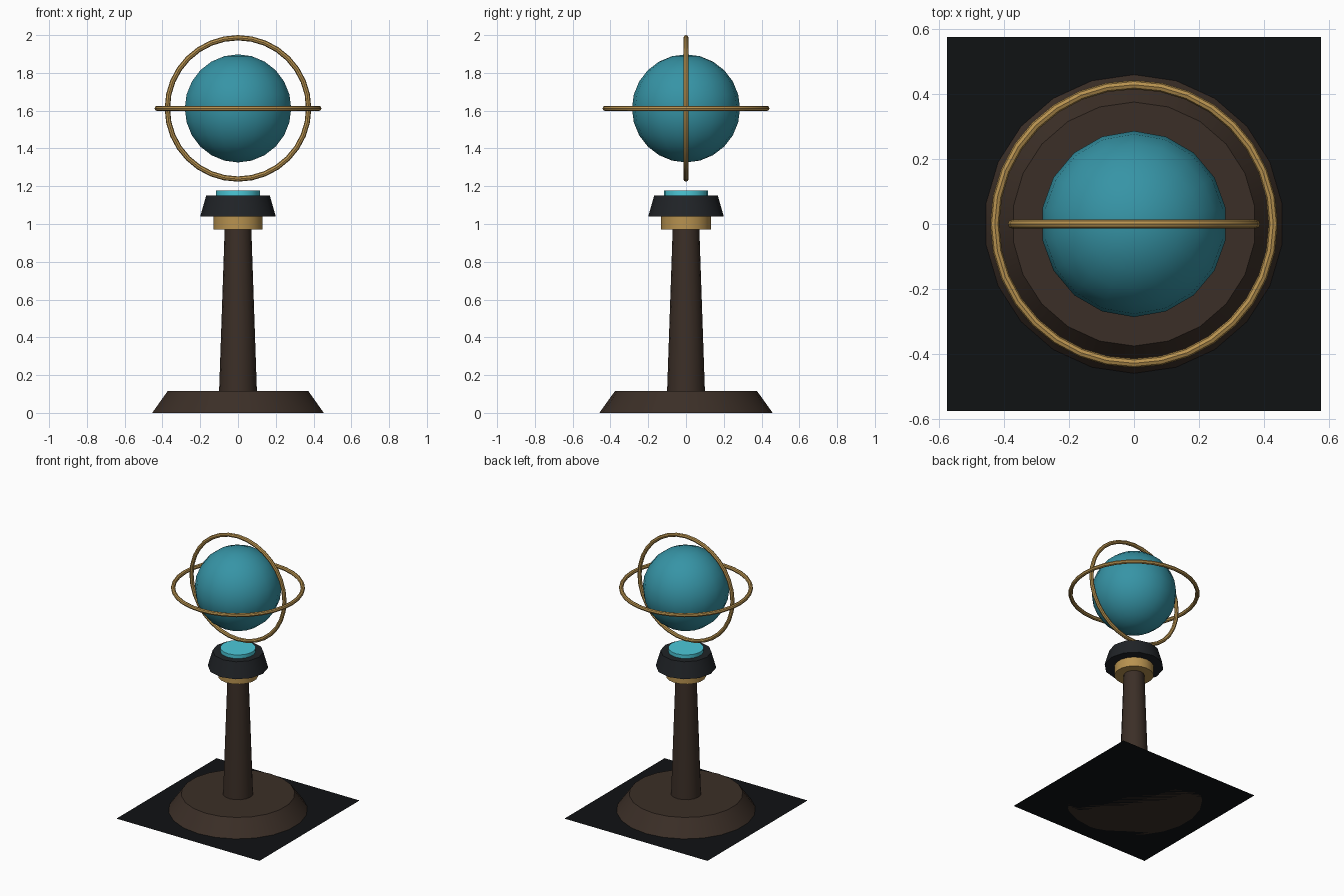
import bpy
import math

cube = bpy.data.objects.get("Cube")
if cube:
    bpy.data.objects.remove(cube, do_unlink=True)


def material(name, rgb, metallic=0.0, roughness=0.6):
    mat = bpy.data.materials.new(name)
    mat.use_nodes = True
    mat.diffuse_color = (*rgb, 1)
    shader = mat.node_tree.nodes["Principled BSDF"]
    shader.inputs["Base Color"].default_value = (*rgb, 1)
    shader.inputs["Metallic"].default_value = metallic
    shader.inputs["Roughness"].default_value = roughness
    return mat


wood = material("dark_wood", (0.044, 0.028, 0.02))
brass = material("brass", (0.48, 0.29, 0.08))
iron = material("dark_iron", (0.0144, 0.0168, 0.02))
floor = material("black_floor", (0.005, 0.006, 0.007))
teal = material("teal_globe", (0.037, 0.296, 0.38))
glow = material("cyan_lens", (0.072, 0.58, 0.69))


def finish(name, mat, smooth=True):
    obj = bpy.context.object
    obj.name = obj.data.name = name
    obj.data.materials.append(mat)
    if smooth:
        bpy.ops.object.shade_smooth_by_angle(angle=math.radians(35))
    return obj


def frustum(name, mat, sides, r_bottom, r_top, z_bottom, z_top):
    bpy.ops.mesh.primitive_cone_add(
        vertices=sides, radius1=r_bottom, radius2=r_top,
        depth=z_top - z_bottom, location=(0, 0, (z_bottom + z_top) / 2))
    return finish(name, mat)


def ring(name, radius, rotation):
    bpy.ops.mesh.primitive_torus_add(
        major_radius=radius, minor_radius=0.014, major_segments=32,
        minor_segments=8, location=(0, 0, GLOBE_Z), rotation=rotation)
    return finish(name, brass)


GLOBE_Z = 1.612

# Ground plate and stand
bpy.ops.mesh.primitive_plane_add(size=1.15)
finish("floor_plate", floor, smooth=False)
frustum("base", wood, 22, 0.459, 0.375, 0, 0.117)
frustum("column", wood, 16, 0.1, 0.07, 0.117, 0.99)

# Projector head
frustum("collar", brass, 18, 0.132, 0.132, 0.972, 1.04)
frustum("head", iron, 12, 0.2, 0.168, 1.04, 1.152)
frustum("lens", glow, 18, 0.117, 0.117, 1.152, 1.178)

# Floating globe with its two rings
bpy.ops.mesh.primitive_uv_sphere_add(
    segments=18, ring_count=12, radius=0.286, location=(0, 0, GLOBE_Z))
finish("globe", teal)
ring("horizontal_ring", 0.428, (0, 0, 0))
ring("vertical_ring", 0.374, (math.pi / 2, 0, 0))
